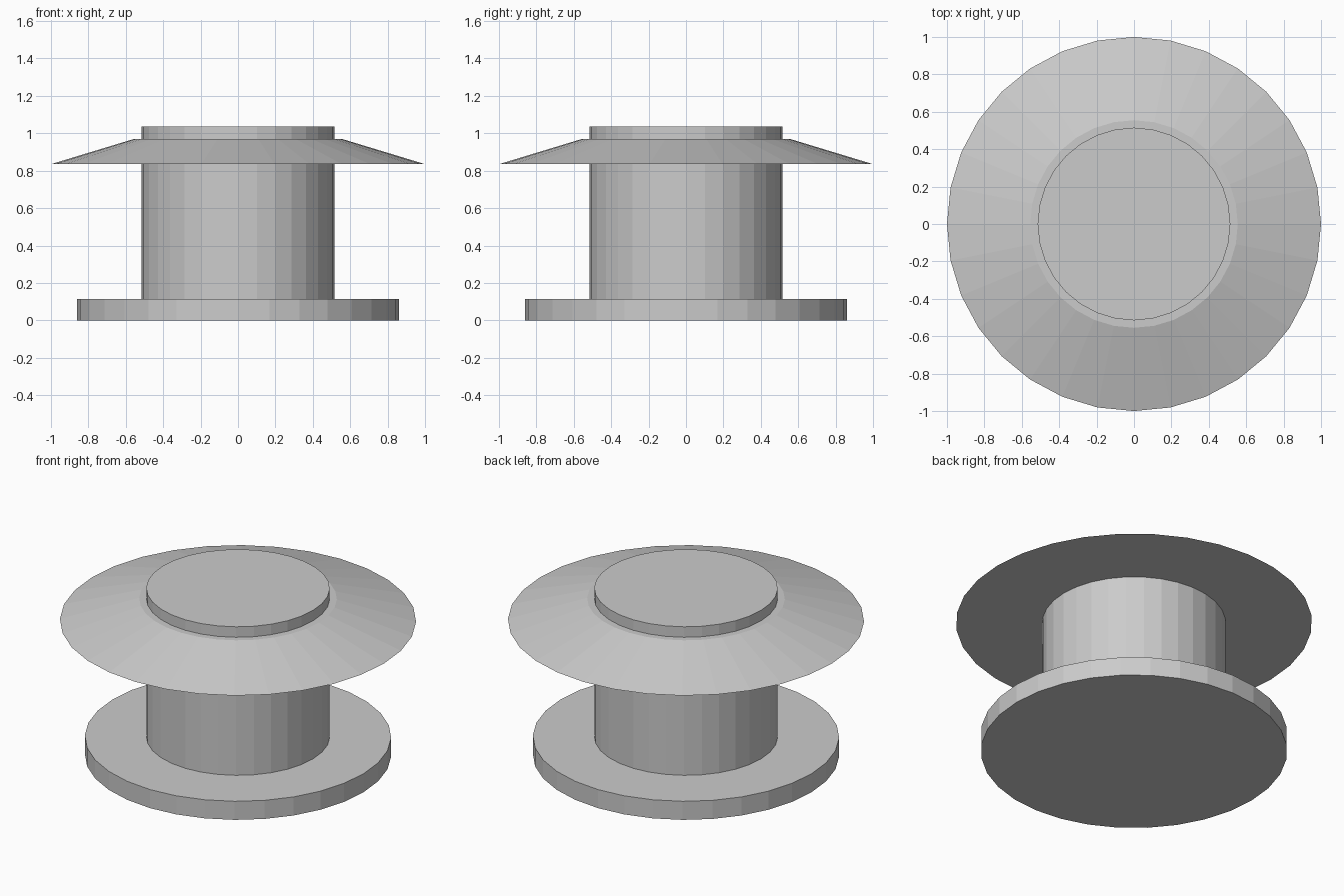
import bpy
import bmesh

SIDES = 32

cube = bpy.data.objects.get("Cube")
if cube:
    bpy.data.objects.remove(cube, do_unlink=True)

# Single plain grey for the whole model
grey = bpy.data.materials.new("light_grey")
grey.use_nodes = True
colour = (0.6, 0.6, 0.6, 1.0)
grey.diffuse_color = colour
grey.node_tree.nodes["Principled BSDF"].inputs["Base Color"].default_value = colour


def round_part(name, bottom_radius, top_radius, z_low, z_high):
    """Closed, flat-faced cylinder or cone section standing between two heights."""
    bm = bmesh.new()
    bmesh.ops.create_cone(bm, cap_ends=True, segments=SIDES,
                          radius1=bottom_radius, radius2=top_radius,
                          depth=z_high - z_low)
    bmesh.ops.translate(bm, verts=bm.verts, vec=(0, 0, (z_low + z_high) / 2))
    mesh = bpy.data.meshes.new(name)
    bm.to_mesh(mesh)
    bm.free()
    mesh.materials.append(grey)
    obj = bpy.data.objects.new(name, mesh)
    bpy.context.collection.objects.link(obj)
    return obj


# Base flange, central drum running up to the cap, and sloping rain skirt
round_part("base_flange", 0.86, 0.86, 0.0, 0.115)
round_part("central_drum", 0.515, 0.515, 0.115, 1.035)
round_part("sloping_skirt", 1.0, 0.555, 0.835, 0.97)
